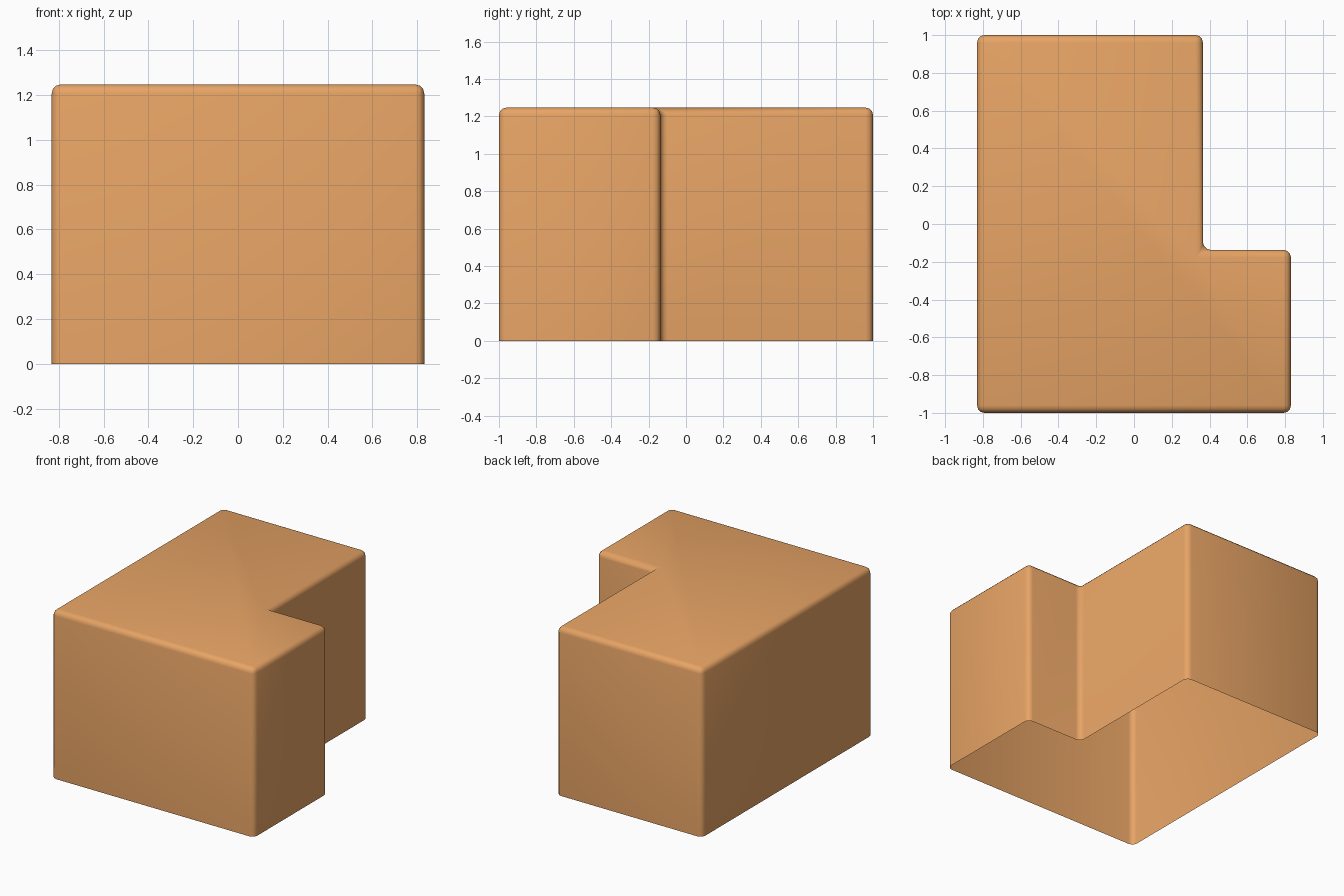
import bpy, bmesh

if "Cube" in bpy.data.objects:
    bpy.data.objects.remove(bpy.data.objects["Cube"])

HEIGHT = 1.247
# L-shaped footprint, counter-clockwise from front left
FOOTPRINT = [(-0.831, -1), (0.831, -1), (0.831, -0.137),
             (0.365, -0.137), (0.365, 1), (-0.831, 1)]

# Shell: flat top pulled down into walls, open underneath
bm = bmesh.new()
top = bm.faces.new([bm.verts.new((x, y, HEIGHT)) for x, y in FOOTPRINT])
walls = bmesh.ops.extrude_edge_only(bm, edges=list(top.edges))
rim = [v for v in walls["geom"] if isinstance(v, bmesh.types.BMVert)]
for v in rim:
    v.co.z = 0
bmesh.ops.recalc_face_normals(bm, faces=bm.faces[:])
if top.normal.z < 0:
    bmesh.ops.reverse_faces(bm, faces=bm.faces[:])

# Rounded edges everywhere except the open bottom rim
bmesh.ops.bevel(bm, geom=[e for e in bm.edges if not e.is_boundary],
                offset=0.04, offset_type='OFFSET', segments=3,
                profile=0.5, affect='EDGES', clamp_overlap=True)
for f in bm.faces:
    f.smooth = True

mesh = bpy.data.meshes.new("l_shaped_block")
bm.to_mesh(mesh)
bm.free()
block = bpy.data.objects.new("l_shaped_block", mesh)
bpy.context.collection.objects.link(block)

# Warm tan colour
tan = bpy.data.materials.new("tan")
tan.diffuse_color = (0.8, 0.37, 0.13, 1)
tan.use_nodes = True
tan.node_tree.nodes["Principled BSDF"].inputs["Base Color"].default_value = tan.diffuse_color
mesh.materials.append(tan)
